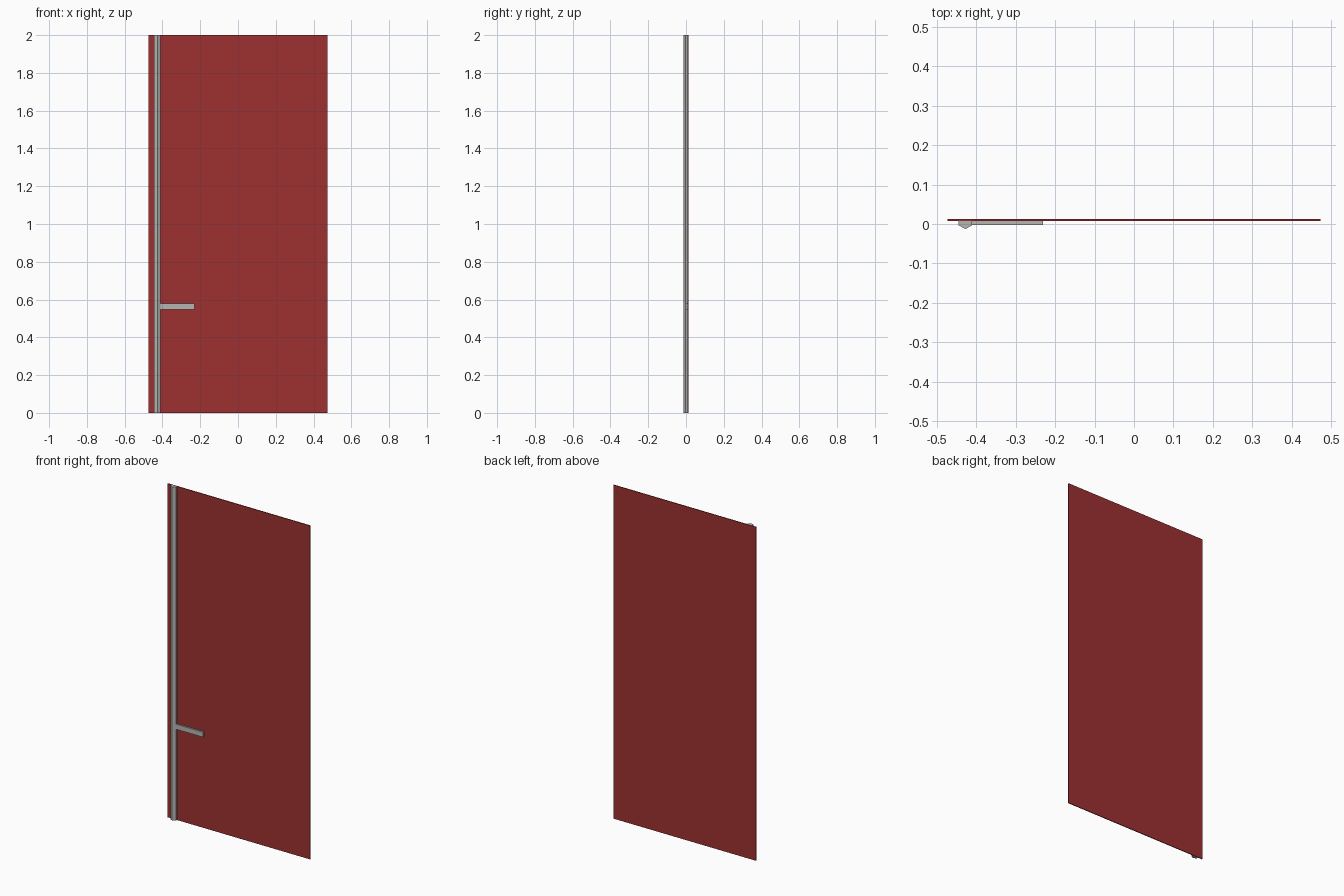
import bpy
import bmesh

cube = bpy.data.objects.get("Cube")
if cube:
    bpy.data.objects.remove(cube, do_unlink=True)


def make_material(name, color):
    mat = bpy.data.materials.new(name)
    mat.use_nodes = True
    mat.diffuse_color = color
    mat.node_tree.nodes["Principled BSDF"].inputs["Base Color"].default_value = color
    return mat


def extrude_profile(name, profile, z0, z1, mat):
    """Extrude an xy outline upwards from z0 to z1."""
    bm = bmesh.new()
    base = bm.faces.new([bm.verts.new((x, y, z0)) for x, y in profile])
    result = bmesh.ops.extrude_face_region(bm, geom=[base], use_keep_orig=True)
    top = [v for v in result["geom"] if isinstance(v, bmesh.types.BMVert)]
    bmesh.ops.translate(bm, verts=top, vec=(0, 0, z1 - z0))
    bmesh.ops.recalc_face_normals(bm, faces=bm.faces)
    mesh = bpy.data.meshes.new(name)
    bm.to_mesh(mesh)
    bm.free()
    mesh.materials.append(mat)
    obj = bpy.data.objects.new(name, mesh)
    bpy.context.collection.objects.link(obj)
    return obj


def rectangle(x0, x1, y0, y1):
    return [(x0, y0), (x1, y0), (x1, y1), (x0, y1)]


red = make_material("dark red", (0.34, 0.030, 0.031, 1))
grey = make_material("metal grey", (0.46, 0.46, 0.45, 1))

PANEL_FRONT = 0.008

# Thin door panel
extrude_profile("door_panel", rectangle(-0.473, 0.473, PANEL_FRONT, 0.013), 0, 2, red)

# Full-height pull bar with a pointed front
post = [(-0.445, PANEL_FRONT), (-0.445, -0.003), (-0.427, -0.013),
        (-0.410, -0.003), (-0.410, PANEL_FRONT)]
extrude_profile("handle_post", post, 0, 2, grey)

# Short horizontal bar
extrude_profile("handle_arm", rectangle(-0.410, -0.231, -0.002, PANEL_FRONT),
                0.548, 0.578, grey)
